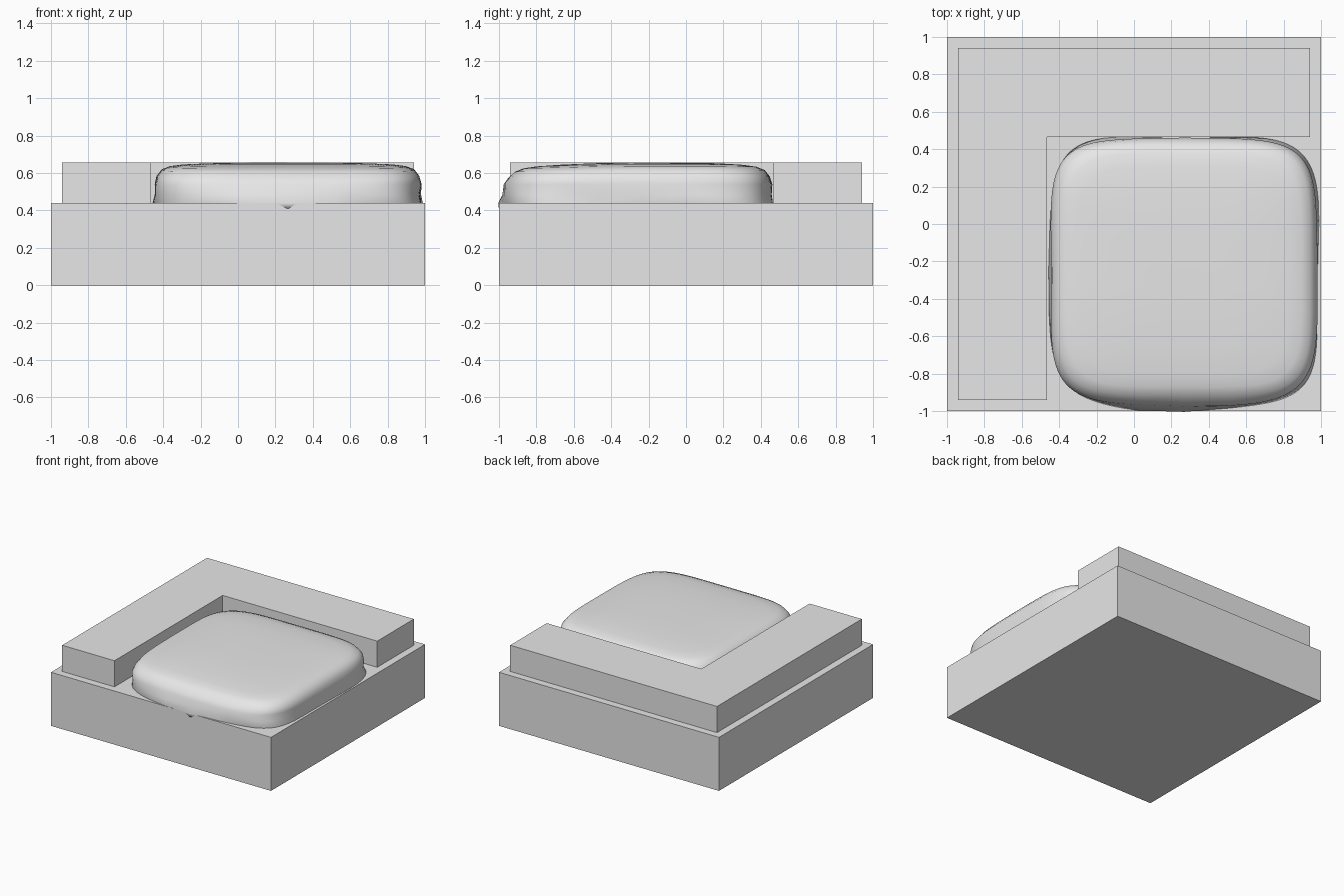
import bpy, bmesh
from math import sin, cos, pi, copysign

if "Cube" in bpy.data.objects:
    bpy.data.objects.remove(bpy.data.objects["Cube"], do_unlink=True)

grey = bpy.data.materials.new("plain grey")
grey.use_nodes = True
grey.diffuse_color = (0.8, 0.8, 0.8, 1)
grey.node_tree.nodes["Principled BSDF"].inputs["Base Color"].default_value = (0.8, 0.8, 0.8, 1)


def finish(name, bm):
    bmesh.ops.recalc_face_normals(bm, faces=bm.faces)
    mesh = bpy.data.meshes.new(name)
    bm.to_mesh(mesh)
    bm.free()
    mesh.materials.append(grey)
    obj = bpy.data.objects.new(name, mesh)
    bpy.context.collection.objects.link(obj)
    return obj


def prism(name, outline, z0, z1):
    """Extrude a flat outline between two heights."""
    bm = bmesh.new()
    face = bm.faces.new([bm.verts.new((x, y, z0)) for x, y in outline])
    top = bmesh.ops.extrude_face_region(bm, geom=[face])["geom"]
    verts = [v for v in top if isinstance(v, bmesh.types.BMVert)]
    bmesh.ops.translate(bm, verts=verts, vec=(0, 0, z1 - z0))
    return finish(name, bm)


SEAT_Z, TOP_Z = 0.44, 0.655
OUT, INNER = 0.94, 0.465

# Square base block
prism("base", [(-1, -1), (1, -1), (1, 1), (-1, 1)], 0, SEAT_Z)

# L-shaped arm and back rest
prism("corner_rest", [(-OUT, -OUT), (-INNER, -OUT), (-INNER, INNER),
                      (OUT, INNER), (OUT, OUT), (-OUT, OUT)], SEAT_Z, TOP_Z)

# Soft cushion: stacked rounded-square rings (half width, height)
PROFILE = [(0.71, 0.41), (0.718, 0.44), (0.708, 0.485), (0.713, 0.54),
           (0.702, 0.585), (0.675, 0.62), (0.63, 0.637), (0.56, 0.646),
           (0.42, 0.652), (0.22, 0.655)]
CX, CY, SIDES, POWER = 0.267, -0.247, 96, 0.4


def cushion_point(half, z, a):
    u = copysign(abs(cos(a)) ** POWER, cos(a))
    v = copysign(abs(sin(a)) ** POWER, sin(a))
    x, y = half * u, half * v * 0.99
    low = max(0, min(1, (0.62 - z) / 0.16))
    # Bulged front edge and gentle ripples around the sides
    if v < 0:
        y -= 0.045 * low * cos(u * pi / 2) ** 2 * abs(v)
    ripple = 1 + 0.008 * low * sin(5 * u + 4 * v + 30 * z)
    # The top falls slightly towards the front and back
    sag = 0.018 * max(0, -y / 0.7 - 0.2) + 0.012 * max(0, y / 0.7 - 0.6)
    return CX + x * ripple, CY + y * ripple, z - sag * (z > 0.55)


bm = bmesh.new()
rings = [[bm.verts.new(cushion_point(h, z, 2 * pi * i / SIDES)) for i in range(SIDES)]
         for h, z in PROFILE]
for lower, upper in zip(rings, rings[1:]):
    for i in range(SIDES):
        j = (i + 1) % SIDES
        bm.faces.new((lower[i], lower[j], upper[j], upper[i]))
bm.faces.new(rings[0])
bm.faces.new(rings[-1])
cushion = finish("cushion", bm)
for poly in cushion.data.polygons:
    poly.use_smooth = True
